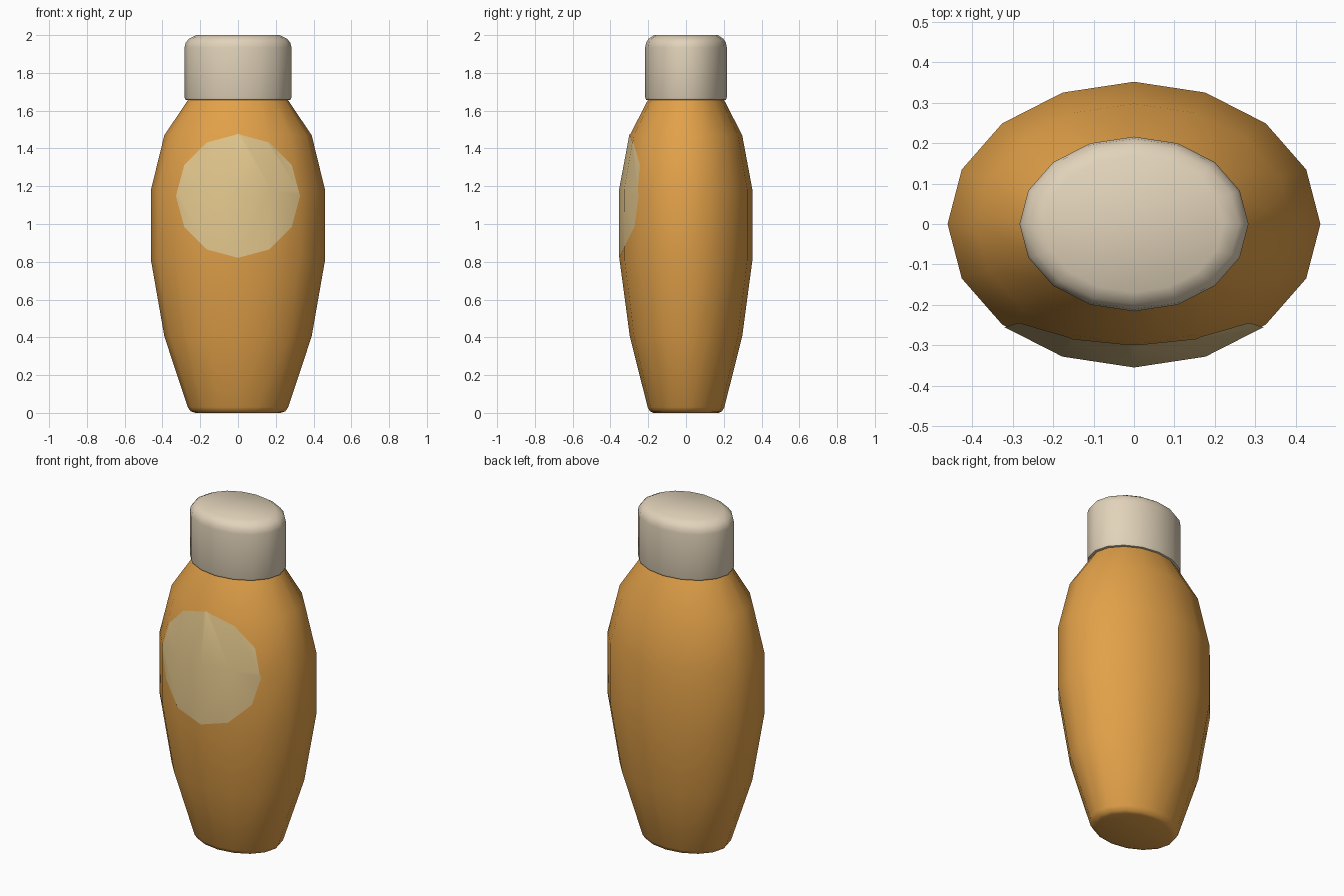
import bpy, bmesh, math
from mathutils import Vector

if "Cube" in bpy.data.objects:
    bpy.data.objects.remove(bpy.data.objects["Cube"])

SIDES, DEPTH = 16, 0.763   # oval section: depth / width


def material(name, rgb):
    m = bpy.data.materials.new(name)
    lin = [(c / 255 / 12.92) if c < 11 else ((c / 255 + 0.055) / 1.055) ** 2.4 for c in rgb]
    m.diffuse_color = (*lin, 1)
    m.use_nodes = True
    m.node_tree.nodes["Principled BSDF"].inputs["Base Color"].default_value = m.diffuse_color
    return m


def finish(name, bm, mat, angle=50):
    me = bpy.data.meshes.new(name)
    bm.to_mesh(me)
    bm.free()
    me.materials.append(mat)
    ob = bpy.data.objects.new(name, me)
    bpy.context.collection.objects.link(ob)
    bpy.ops.object.select_all(action='DESELECT')
    ob.select_set(True)
    bpy.context.view_layer.objects.active = ob
    bpy.ops.object.shade_smooth_by_angle(angle=math.radians(angle))
    return ob


def oval_loft(profile):
    """Closed oval solid through (half width, height) rings."""
    bm = bmesh.new()
    turns = [2 * math.pi * i / SIDES for i in range(SIDES)]
    rings = [[bm.verts.new((r * math.cos(a), r * DEPTH * math.sin(a), z)) for a in turns]
             for r, z in profile]
    for lo, hi in zip(rings, rings[1:]):
        for i in range(SIDES):
            j = (i + 1) % SIDES
            bm.faces.new((lo[i], lo[j], hi[j], hi[i]))
    bm.faces.new(rings[0][::-1])
    bm.faces.new(rings[-1])
    bm.normal_update()
    return bm


amber = material("amber", (226, 161, 73))
cream = material("cream", (226, 211, 186))
tan = material("tan label", (226, 198, 140))

BODY = [(0.225, 0), (0.25, 0.008), (0.266, 0.03), (0.39, 0.405), (0.461, 0.81),
        (0.461, 1.18), (0.39, 1.47), (0.262, 1.66)]
CAP = [(0.262, 1.655), (0.278, 1.658), (0.283, 1.67), (0.283, 1.935),
       (0.277, 1.96), (0.26, 1.98), (0.222, 2.0)]

# Bottle body and cap
finish("bottle_body", oval_loft(BODY), amber)
finish("cap", oval_loft(CAP), cream)

# Label: front skin of the body trimmed to a twelve-sided disc, lifted slightly
bm = oval_loft(BODY)


def trim(co, no):
    bmesh.ops.bisect_plane(bm, geom=bm.verts[:] + bm.edges[:] + bm.faces[:],
                           plane_co=co, plane_no=no, clear_outer=True)


trim((0, -0.02, 0), (0, 1, 0))
centre, apothem = Vector((0, 0, 1.148)), 0.327 * math.cos(math.pi / 12)
for i in range(12):
    a = math.radians(15 + 30 * i)
    n = Vector((math.cos(a), 0, math.sin(a)))
    trim(centre + n * apothem, n)
bm.normal_update()
for v, n in [(v, v.normal.copy()) for v in bm.verts]:
    v.co += n * 0.003
finish("front_label", bm, tan)
